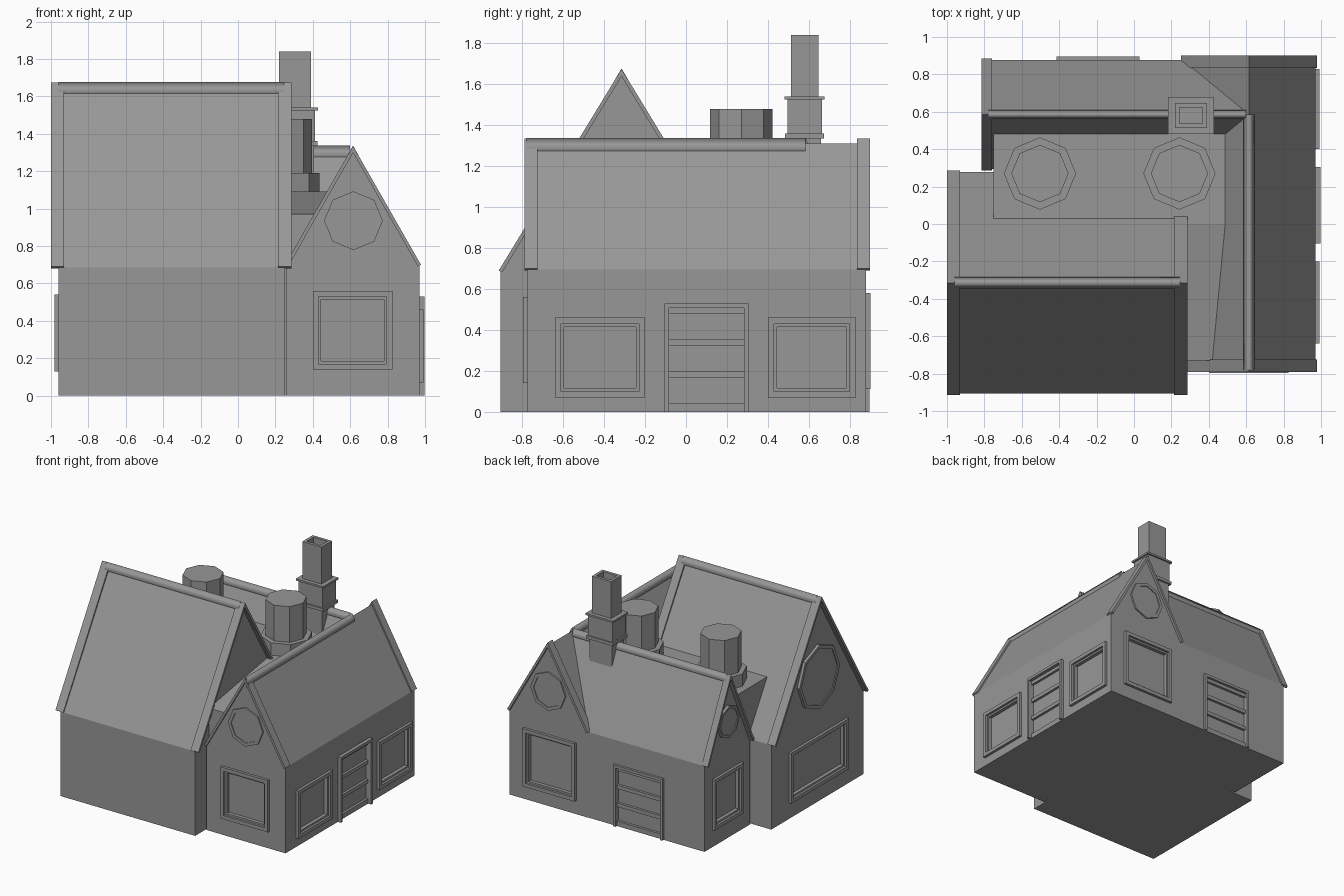
import bpy, bmesh, math

if "Cube" in bpy.data.objects:
    bpy.data.objects.remove(bpy.data.objects["Cube"])

grey = bpy.data.materials.new("dark_grey")
grey.diffuse_color = (0.31, 0.31, 0.31, 1)
grey.use_nodes = True
grey.node_tree.nodes["Principled BSDF"].inputs["Base Color"].default_value = grey.diffuse_color


def make(name, bm):
    bmesh.ops.recalc_face_normals(bm, faces=bm.faces)
    mesh = bpy.data.meshes.new(name)
    bm.to_mesh(mesh)
    bm.free()
    mesh.materials.append(grey)
    obj = bpy.data.objects.new(name, mesh)
    bpy.context.collection.objects.link(obj)
    return obj


# A plane is (axis, offset, sign): u, v lie in it, d points outward
def world(plane, u, v, d):
    axis, off, sign = plane
    w = off + sign * d
    return {'x': (w, u, v), 'y': (u, w, v), 'z': (u, v, w)}[axis]


def prism(name, pts, plane, d0, d1):
    bm = bmesh.new()
    a, b = [[bm.verts.new(world(plane, u, v, d)) for u, v in pts] for d in (d0, d1)]
    bm.faces.new(a)
    bm.faces.new(b)
    n = len(pts)
    for i in range(n):
        j = (i + 1) % n
        bm.faces.new((a[i], a[j], b[j], b[i]))
    return make(name, bm)


def ring(name, outer, inner, plane, d0, d1):
    bm = bmesh.new()
    loops = [[bm.verts.new(world(plane, u, v, d)) for u, v in pts]
             for pts, d in ((outer, d0), (outer, d1), (inner, d1), (inner, d0))]
    n = len(outer)
    for k in range(4):
        a, b = loops[k], loops[(k + 1) % 4]
        for i in range(n):
            j = (i + 1) % n
            bm.faces.new((a[i], a[j], b[j], b[i]))
    return make(name, bm)


def rect(u0, u1, v0, v1, inset=0.0):
    i = inset
    return [(u0 + i, v0 + i), (u1 - i, v0 + i), (u1 - i, v1 - i), (u0 + i, v1 - i)]


def octagon(u, v, r):
    return [(u + r * math.cos(k * math.pi / 4), v + r * math.sin(k * math.pi / 4))
            for k in range(8)]


def cut(walls, pts, plane, depth):
    cutter = prism("opening_cutter", pts, plane, -depth, 0.1)
    cutter.hide_render = True
    cutter.hide_viewport = True
    for wall in walls:
        mod = wall.modifiers.new("opening", 'BOOLEAN')
        mod.operation = 'DIFFERENCE'
        mod.solver = 'EXACT'
        mod.object = cutter


def window(walls, plane, *box):
    ring("window_frame", rect(*box), rect(*box, 0.03), plane, -0.01, 0.022)
    ring("window_sash", rect(*box, 0.028), rect(*box, 0.045), plane, -0.04, 0.004)
    cut(walls, rect(*box, 0.028), plane, 0.025)


def round_window(plane, u, v, r, border, depth):
    ring("octagon_frame", octagon(u, v, r), octagon(u, v, r - border), plane, -0.01, depth)
    prism("octagon_pane", octagon(u, v, r - border * 0.9), plane, -0.01, depth - 0.007)


def door(walls, plane, u0, u1, top, depth):
    t = 0.022
    prism("door_frame", [(u0, 0), (u0, top), (u1, top), (u1, 0), (u1 - t, 0),
                         (u1 - t, top - t), (u0 + t, top - t), (u0 + t, 0)],
          plane, -0.02, depth)
    cut(walls, rect(u0 + t, u1 - t, 0.01, top - t), plane, 0.02)
    step = (top - 0.06) / 3
    for k in range(4):
        prism("door_rail", rect(u0 + t, u1 - t, 0.01 + k * step, 0.04 + k * step),
              plane, -0.03, 0.0)


# House wing: solid gabled body, raised verge trims and softly shaded ridge cap
def wing(name, axis, c, h, e, p, body, trims, ridge):
    plane = (axis, 0, 1)
    w = h - 0.008
    walls = prism(name, [(c - w, 0), (c + w, 0), (c + w, e - 0.005),
                         (c, p - 0.024), (c - w, e - 0.005)], plane, *body)
    for a, b in trims:
        prism(name + "_verge_trim",
              [(c - h, e), (c, p), (c + h, e), (c + h - 0.016, e - 0.01),
               (c, p - 0.036), (c - h + 0.016, e - 0.01)], plane, a, b)
    s = 0.05 * h / (p - e)
    cap = prism(name + "_ridge_cap", [(c - s, p - 0.048), (c, p + 0.002),
                                      (c + s, p - 0.048), (c, p - 0.09)], plane, *ridge)
    for f in cap.data.polygons:
        f.use_smooth = abs(f.normal['xy'.index(axis)]) < 0.5
    return walls


left = wing("front_left_wing", 'x', -0.315, 0.6, 0.69, 1.675, (-0.96, 0.25),
            [(-1.0, -0.93), (0.215, 0.285)], (-0.96, 0.245))
right = wing("right_wing", 'y', 0.615, 0.363, 0.70, 1.335, (-0.775, 0.88),
             [(-0.79, -0.725), (0.835, 0.90)], (-0.78, 0.585))
back = wing("back_wing", 'x', 0.585, 0.30, 0.70, 1.335, (-0.78, 0.60),
            [(-0.815, -0.76)], (-0.78, 0.60))

# Flat roof in the middle and the sloping gutter between the gables
prism("flat_roof_block", rect(-0.75, 0.50, 0.0, 0.50), ('z', 0, 1), 0, 1.09)
prism("valley_block", [(-0.73, 0), (-0.73, 0.97), (0, 1.09), (0.1, 1.09), (0.1, 0)],
      ('x', 0, 1), 0.2, 0.5)

# Planes of the outer walls
FRONT, BACK = ('y', -0.775, -1), ('y', 0.88, 1)
EAST = ('x', 0.97, 1)
WEST_A, WEST_C = ('x', -0.96, -1), ('x', -0.78, -1)

# Windows
window([right], FRONT, 0.40, 0.825, 0.14, 0.56)
window([right, back], BACK, 0.37, 0.84, 0.11, 0.58)
window([right], EAST, -0.64, -0.20, 0.07, 0.46)
window([right], EAST, 0.40, 0.83, 0.07, 0.46)
window([left], WEST_A, -0.69, 0.05, 0.13, 0.54)
window([back], WEST_C, 0.40, 0.775, 0.14, 0.55)
round_window(FRONT, 0.617, 0.935, 0.157, 0.027, 0.013)
round_window(BACK, 0.617, 0.935, 0.157, 0.027, 0.013)
round_window(WEST_A, -0.315, 1.02, 0.26, 0.027, 0.022)
round_window(WEST_C, 0.585, 0.95, 0.13, 0.02, 0.022)

# Doors
door([right], EAST, -0.105, 0.305, 0.53, 0.028)
door([back], ('y', 0.877, 1), -0.415, 0.03, 0.50, 0.019)

# Octagonal roof vents
UP = ('z', 0, 1)
for x in (-0.503, 0.243):
    prism("vent_base", octagon(x, 0.27, 0.193), UP, 1.05, 1.19)
    prism("vent_drum", octagon(x, 0.27, 0.153), UP, 1.15, 1.48)


# Chimney
def crect(hx, hy):
    return rect(0.305 - hx, 0.305 + hx, 0.58 - hy, 0.58 + hy)


prism("chimney_base", crect(0.10, 0.08), UP, 0.95, 1.34)
prism("chimney_foot_band", crect(0.12, 0.095), UP, 1.335, 1.36)
prism("chimney_body", crect(0.108, 0.085), UP, 1.35, 1.53)
prism("chimney_collar", crect(0.123, 0.098), UP, 1.525, 1.54)
ring("chimney_shaft", crect(0.086, 0.067), crect(0.062, 0.043), UP, 1.53, 1.84)
